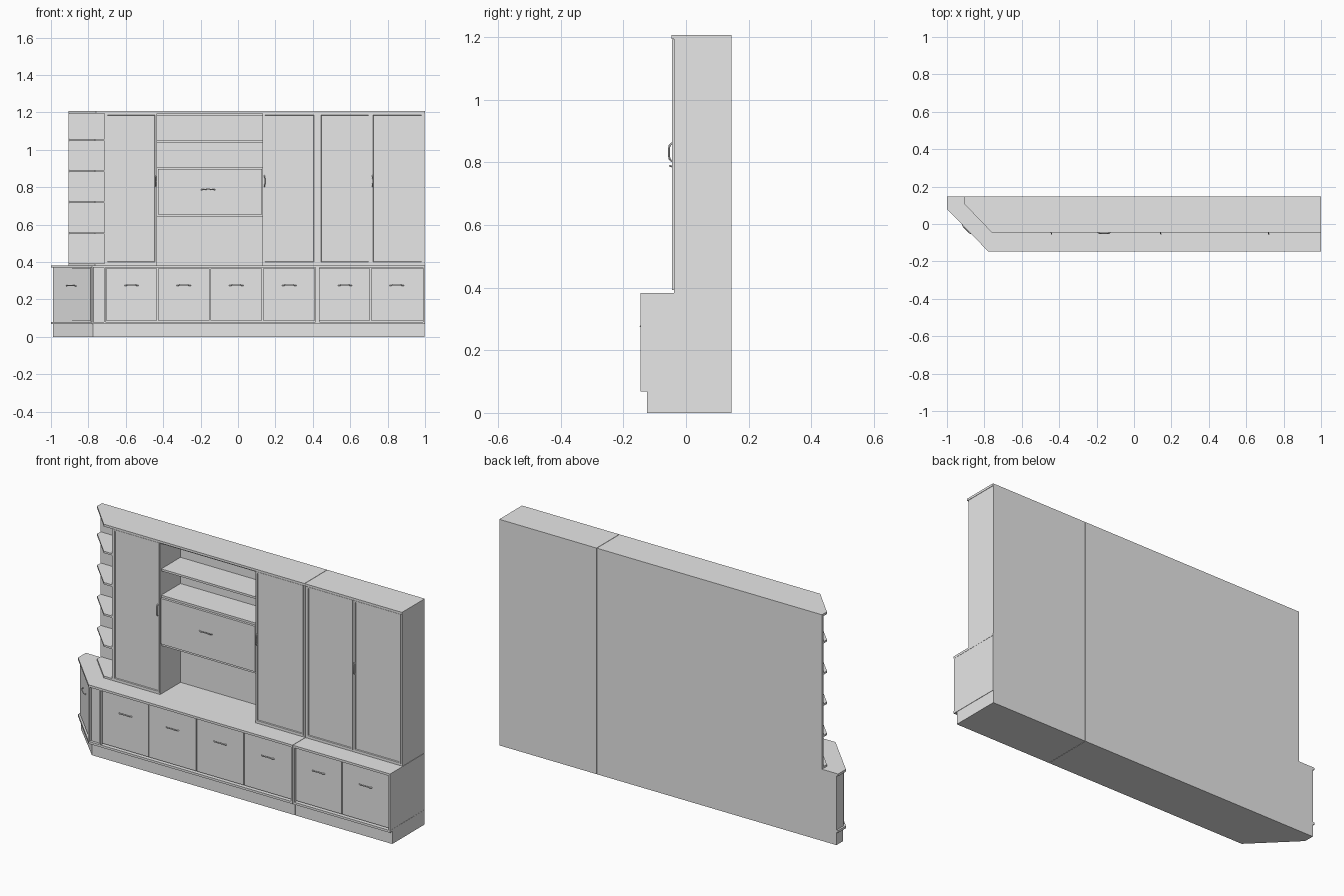
import bpy, bmesh, math
from mathutils import Vector, Matrix

if "Cube" in bpy.data.objects:
    bpy.data.objects.remove(bpy.data.objects["Cube"])

grey = bpy.data.materials.new("light_grey")
grey.use_nodes = True
grey.diffuse_color = (0.8, 0.8, 0.8, 1)
grey.node_tree.nodes["Principled BSDF"].inputs["Base Color"].default_value = (0.8, 0.8, 0.8, 1)

BACK, FRONT = 0.146, -0.146   # overall depth
UPPER = -0.039                # front of the upper cabinets
SEAM = 0.425                  # joint between the two units


def finish(name, bm):
    bmesh.ops.recalc_face_normals(bm, faces=bm.faces)
    mesh = bpy.data.meshes.new(name)
    bm.to_mesh(mesh)
    bm.free()
    obj = bpy.data.objects.new(name, mesh)
    bpy.context.collection.objects.link(obj)
    mesh.materials.append(grey)
    return obj


def prism(name, outline, z0, z1):
    """Board or body with a plan outline."""
    bm = bmesh.new()
    face = bm.faces.new([bm.verts.new((x, y, z0)) for x, y in outline])
    new = bmesh.ops.extrude_face_region(bm, geom=[face])["geom"]
    bmesh.ops.translate(bm, vec=(0, 0, z1 - z0),
                        verts=[v for v in new if isinstance(v, bmesh.types.BMVert)])
    return finish(name, bm)


def box(name, x0, x1, y0, y1, z0, z1):
    return prism(name, [(x0, y0), (x1, y0), (x1, y1), (x0, y1)], z0, z1)


def corner(left, left_y, bend, front, right):
    """Plan outline with a cut-off front corner."""
    return [(left, BACK), (left, left_y), (bend, front), (right, front), (right, BACK)]


def framed_door(name, x0, x1, z0, z1):
    """Door with a thin raised frame around a sunken panel."""
    obj = box(name, x0, x1, UPPER - 0.005, UPPER + 0.004, z0, z1)
    bm = bmesh.new()
    bm.from_mesh(obj.data)
    front = min(bm.faces, key=lambda f: f.calc_center_median().y)
    bmesh.ops.inset_region(bm, faces=[front], thickness=0.010)
    bmesh.ops.inset_region(bm, faces=[front], thickness=0.003, depth=-0.005)
    bm.to_mesh(obj.data)
    bm.free()


def handle(name, loc, yaw=0, upright=False, length=0.074):
    """Slim bowed pull, curving away from the door."""
    curve = bpy.data.curves.new(name, "CURVE")
    curve.dimensions = "3D"
    curve.bevel_depth = 0.003
    curve.bevel_resolution = 1
    curve.use_fill_caps = True
    spline = curve.splines.new("POLY")
    steps = 8
    spline.points.add(steps)
    for i, p in enumerate(spline.points):
        t = 2 * i / steps - 1
        p.co = (t * length / 2, -0.010 * math.sqrt(max(0, 1 - t ** 4)), -0.003 * t * t, 1)
    obj = bpy.data.objects.new(name, curve)
    bpy.context.collection.objects.link(obj)
    turn = Matrix.Rotation(math.pi / 2, 4, "Y") if upright else Matrix()
    obj.matrix_world = Matrix.Translation(loc) @ Matrix.Rotation(yaw, 4, "Z") @ turn
    curve.materials.append(grey)
    bpy.ops.object.select_all(action="DESELECT")
    obj.select_set(True)
    bpy.context.view_layer.objects.active = obj
    bpy.ops.object.convert(target="MESH")
    bpy.ops.object.shade_smooth_by_angle()


# Plinth
prism("plinth_main", corner(-0.99, 0.09, -0.775, -0.125, SEAM - 0.001), 0, 0.07)
box("plinth_right", SEAM + 0.001, 0.998, -0.125, BACK, 0, 0.07)

# Lower boards: base board and worktop, both slightly overhanging
for name, z0, z1 in (("base_board", 0.068, 0.080), ("worktop", 0.370, 0.382)):
    prism(name + "_main", corner(-1, 0.08, -0.780, FRONT, SEAM - 0.001), z0, z1)
    box(name + "_right", SEAM + 0.001, 1, FRONT, BACK, z0, z1)

# Lower bodies
prism("corner_body", corner(-0.99, 0.086, -0.772, -0.132, -0.715), 0.08, 0.37)
box("lower_body_main", -0.715, SEAM - 0.001, -0.125, BACK, 0.08, 0.37)
box("lower_body_right", SEAM + 0.001, 0.999, -0.125, BACK, 0.08, 0.37)
for i, x in enumerate((-0.717, SEAM - 0.010, SEAM + 0.001, 0.990)):
    box(f"lower_side_panel_{i}", x, x + 0.009, FRONT, BACK, 0.08, 0.37)
box("corner_post", -0.785, -0.776, -0.142, -0.12, 0.08, 0.37)

# Angled corner door
a, b = Vector((-0.992, 0.082)), Vector((-0.784, -0.130))
along = (b - a).normalized()
inward = Vector((-along.y, along.x)) * 0.008
p, q = a + along * 0.006, b - along * 0.006
prism("corner_door", [p, q, q + inward, p + inward], 0.086, 0.364)
handle("corner_handle", (-0.890, -0.024, 0.275), math.atan2(along.y, along.x))

# Drawer fronts
edges = [(-0.706, -0.433), (-0.429, -0.152), (-0.148, 0.129), (0.133, 0.413),
         (0.437, 0.707), (0.711, 0.988)]
for i, (x0, x1) in enumerate(edges):
    box(f"drawer_front_{i}", x0, x1, -0.136, -0.12, 0.086, 0.366)
    handle(f"drawer_handle_{i}", ((x0 + x1) / 2, -0.135, 0.277))

# Upper closed cabinets
for i, (x0, x1) in enumerate(((-0.715, -0.432), (0.132, SEAM - 0.001), (SEAM + 0.001, 0.998))):
    box(f"upper_cabinet_{i}", x0, x1, UPPER, BACK, 0.382, 1.195)
doors = [(-0.706, -0.436), (0.136, 0.414), (0.437, 0.706), (0.714, 0.989)]
for i, (x0, x1) in enumerate(doors):
    framed_door(f"tall_door_{i}", x0, x1, 0.392, 1.192)
for i, x in enumerate((-0.440, 0.144, 0.721)):
    handle(f"tall_door_handle_{i}", (x, UPPER - 0.005, 0.832), upright=True, length=0.06)

# Open middle section: back, shelves and flap compartment
box("niche_back", -0.432, 0.132, 0.132, BACK, 0.382, 1.195)
for i, z in enumerate((0.640, 0.898, 1.038, 1.183)):
    box(f"niche_shelf_{i}", -0.432, 0.132, -0.030, 0.132, z, z + 0.011)
box("flap_compartment", -0.432, 0.132, -0.026, 0.132, 0.651, 0.898)
box("flap_door", -0.428, 0.128, UPPER, -0.026, 0.653, 0.896)
handle("flap_handle", (-0.16, UPPER - 0.002, 0.789))

# Top boards
prism("top_board_main", corner(-0.905, 0.105, -0.760, -0.046, SEAM - 0.001), 1.194, 1.206)
box("top_board_right", SEAM + 0.001, 1, -0.046, BACK, 1.194, 1.206)

# Corner display shelves with their back
box("corner_shelf_back", -0.905, -0.715, 0.134, BACK, 0.382, 1.195)
for i in range(5):
    z = 0.382 + i * 0.1665
    prism(f"corner_shelf_{i}", corner(-0.905, 0.105, -0.765, UPPER, -0.715), z, z + 0.01)
